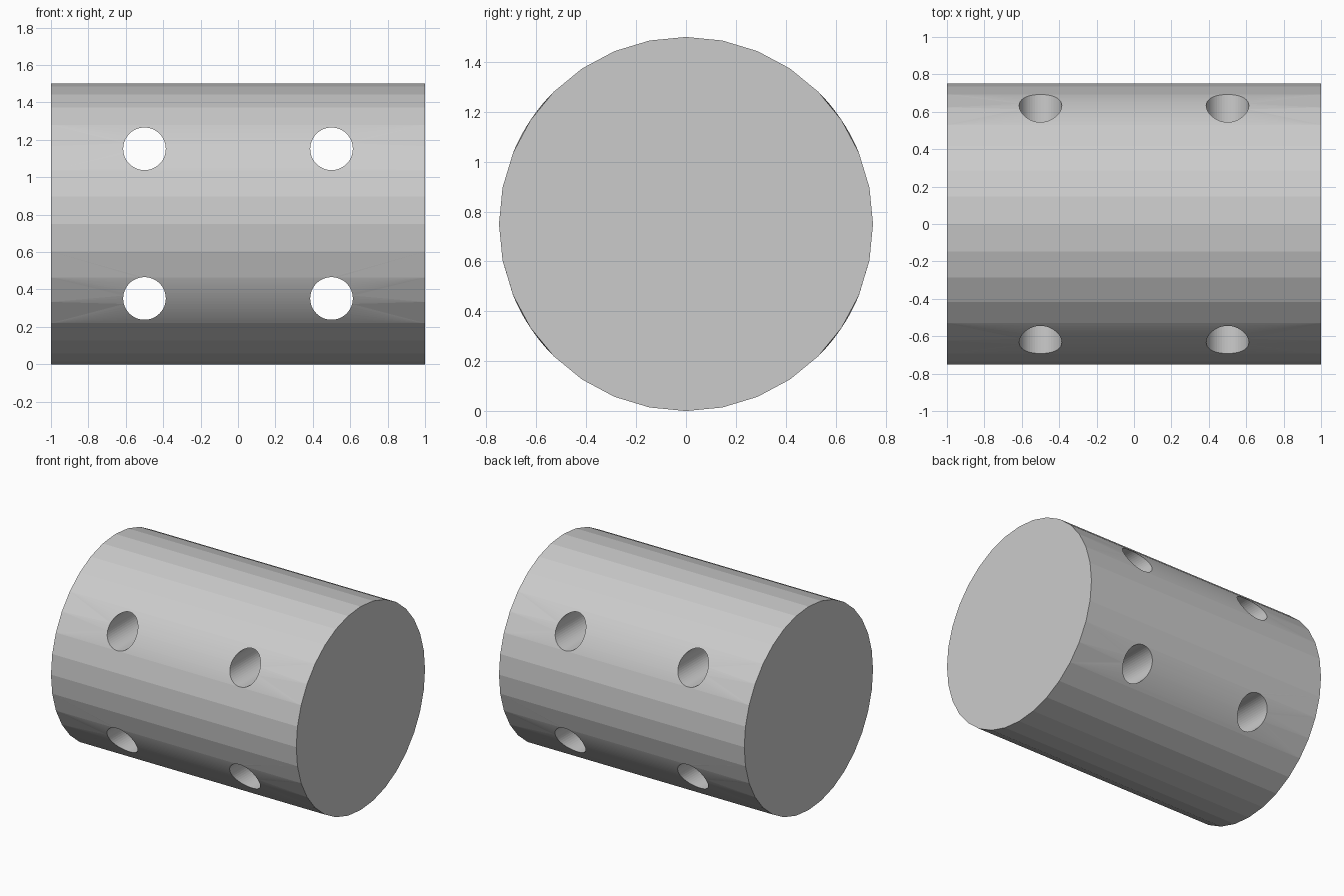
import bpy, bmesh, math

if "Cube" in bpy.data.objects:
    bpy.data.objects.remove(bpy.data.objects["Cube"])

R, HOLE_R = 0.75, 0.114


def cylinder(name, radius, depth, sides, loc, rot):
    bpy.ops.mesh.primitive_cylinder_add(vertices=sides, radius=radius, depth=depth,
                                        location=loc, rotation=rot)
    ob = bpy.context.object
    ob.name = name
    bpy.ops.object.transform_apply(location=True, rotation=True, scale=True)
    return ob


# Main drum lying along x
drum = cylinder("drum", R, 2.0, 32, (0, 0, R), (0, math.pi / 2, 0))

# Four straight holes bored from front to back
cutters = []
for x in (-0.5, 0.5):
    for z in (0.352, 1.152):
        c = cylinder("hole_cutter", HOLE_R, 2.0, 48, (x, 0, z), (math.pi / 2, 0, 0))
        c.hide_render = True
        cutters.append(c)
        m = drum.modifiers.new("bore", 'BOOLEAN')
        m.operation = 'DIFFERENCE'
        m.solver = 'EXACT'
        m.object = c

bpy.ops.object.select_all(action='DESELECT')
bpy.context.view_layer.objects.active = drum
drum.select_set(True)
for m in list(drum.modifiers):
    bpy.ops.object.modifier_apply(modifier=m.name)
for c in cutters:
    bpy.data.objects.remove(c, do_unlink=True)

# Lift the hole rims onto the true round so the skin between them curves
bm = bmesh.new()
bm.from_mesh(drum.data)
side = [f for f in bm.faces if abs(f.normal.x) < 0.9 and len(f.verts) > 4]
bmesh.ops.triangulate(bm, faces=side)
for v in bm.verts:
    if abs(v.co.x) < 0.99:
        v.co.y = math.copysign(math.sqrt(max(0, R * R - (v.co.z - R) ** 2)), v.co.y)
for f in bm.faces:
    f.smooth = False
bm.to_mesh(drum.data)
bm.free()
